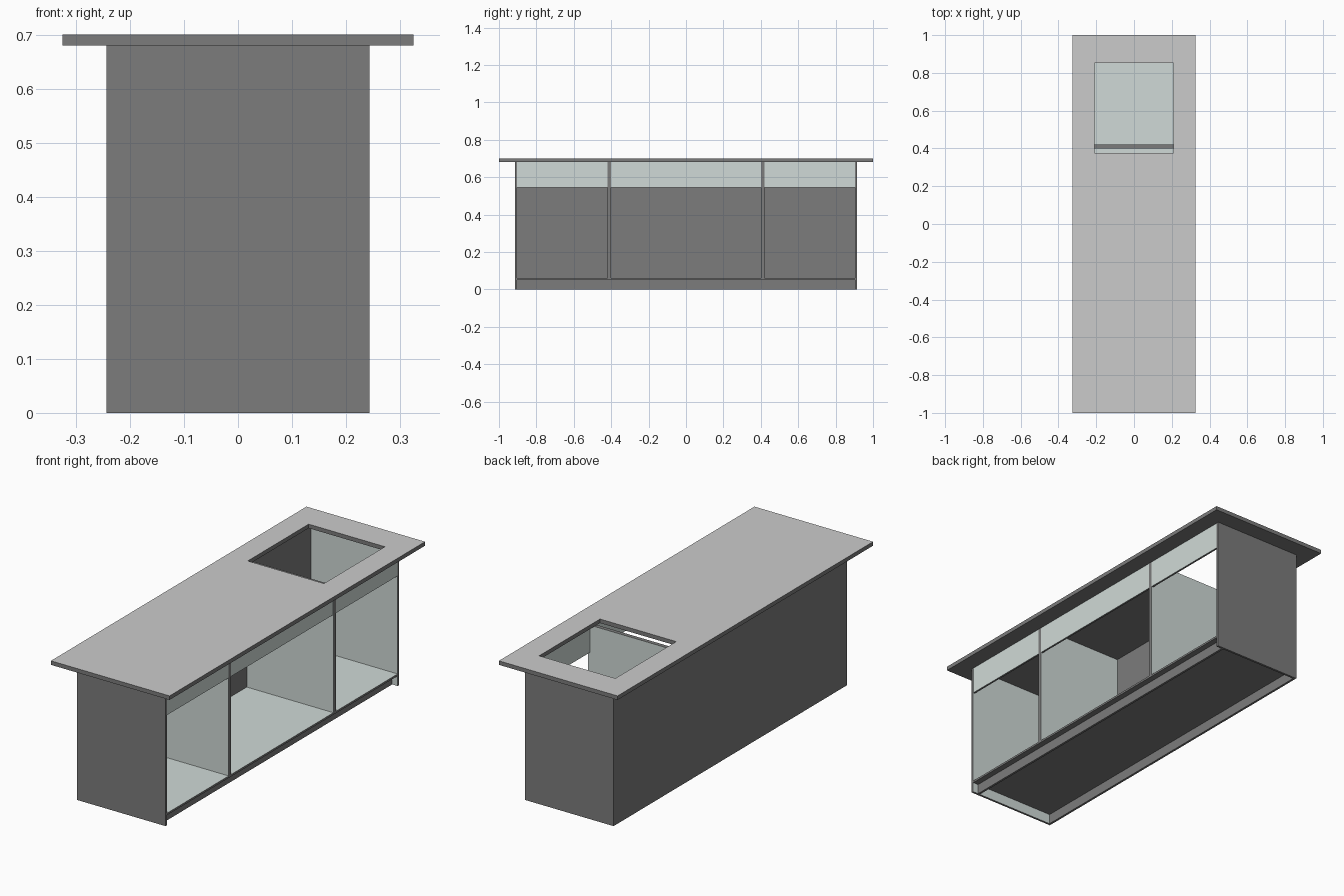
import bpy, bmesh
from mathutils import Vector

if "Cube" in bpy.data.objects:
    bpy.data.objects.remove(bpy.data.objects["Cube"])


def material(name, rgb):
    m = bpy.data.materials.new(name)
    m.diffuse_color = (*rgb, 1)
    m.use_nodes = True
    m.node_tree.nodes["Principled BSDF"].inputs["Base Color"].default_value = m.diffuse_color
    return m


DARK = material("dark_grey", (0.2, 0.2, 0.2))
LINER = material("liner_grey", (0.63, 0.70, 0.68))
TOP = material("worktop_grey", (0.8, 0.8, 0.8))


def finish(name, bm, accent, directions):
    """Make the object; faces pointing along the directions get the accent colour."""
    bmesh.ops.recalc_face_normals(bm, faces=bm.faces)
    for f in bm.faces:
        f.material_index = int(any(f.normal.dot(Vector(d)) > 0.9 for d in directions))
    mesh = bpy.data.meshes.new(name)
    bm.to_mesh(mesh)
    bm.free()
    mesh.materials.append(DARK)
    mesh.materials.append(accent)
    obj = bpy.data.objects.new(name, mesh)
    bpy.context.collection.objects.link(obj)
    return obj


def panel(name, x, y, z, lined=()):
    """Box between the given (min, max) ranges."""
    bm = bmesh.new()
    bmesh.ops.create_cube(bm, size=1)
    for v in bm.verts:
        v.co = [(a + b) / 2 + c * (b - a) for (a, b), c in zip((x, y, z), v.co)]
    return finish(name, bm, LINER, lined)


# Worktop with a rectangular sink opening
def corners(x0, x1, y0, y1):
    return [(x0, y0), (x1, y0), (x1, y1), (x0, y1)]


bm = bmesh.new()
outer = [bm.verts.new((*p, 0.68)) for p in corners(-0.325, 0.325, -1, 1)]
inner = [bm.verts.new((*p, 0.68)) for p in corners(-0.21, 0.208, 0.376, 0.853)]
for i in range(4):
    j = (i + 1) % 4
    bm.faces.new((outer[i], outer[j], inner[j], inner[i]))
ext = bmesh.ops.extrude_face_region(bm, geom=bm.faces[:])
for v in ext["geom"]:
    if isinstance(v, bmesh.types.BMVert):
        v.co.z = 0.70
finish("worktop", bm, TOP, [(0, 0, 1)])

W, L, H = 0.243, 0.914, 0.68
T = 0.011

# End panels and inner dividers
for side, s in (("front", -1), ("rear", 1)):
    panel(side + "_end_panel", (-W, W), sorted((s * (L - T), s * L)), (0, H), [(0, -s, 0)])
    panel(side + "_divider", (-W + T, W), sorted((s * 0.40, s * 0.42)), (0.06, H),
          [(0, 1, 0), (0, -1, 0)])

# Back, floor and recessed kick board
panel("back_panel", (-W, -W + T), (-L + T, L - T), (0, H))
panel("floor_panel", (-W + T, W), (-L + T, L - T), (0.05, 0.06), [(0, 0, 1)])
panel("kick_board", (0.202, 0.213), (-L + T, L - T), (0, 0.05))

# Shallow front rails above each open bay
for name, y in (("front", (-L + T, -0.42)), ("middle", (-0.40, 0.40)), ("rear", (0.42, L - T))):
    panel(name + "_rail", (W - T, W - 0.001), y, (0.545, 0.68), [(1, 0, 0), (-1, 0, 0)])
